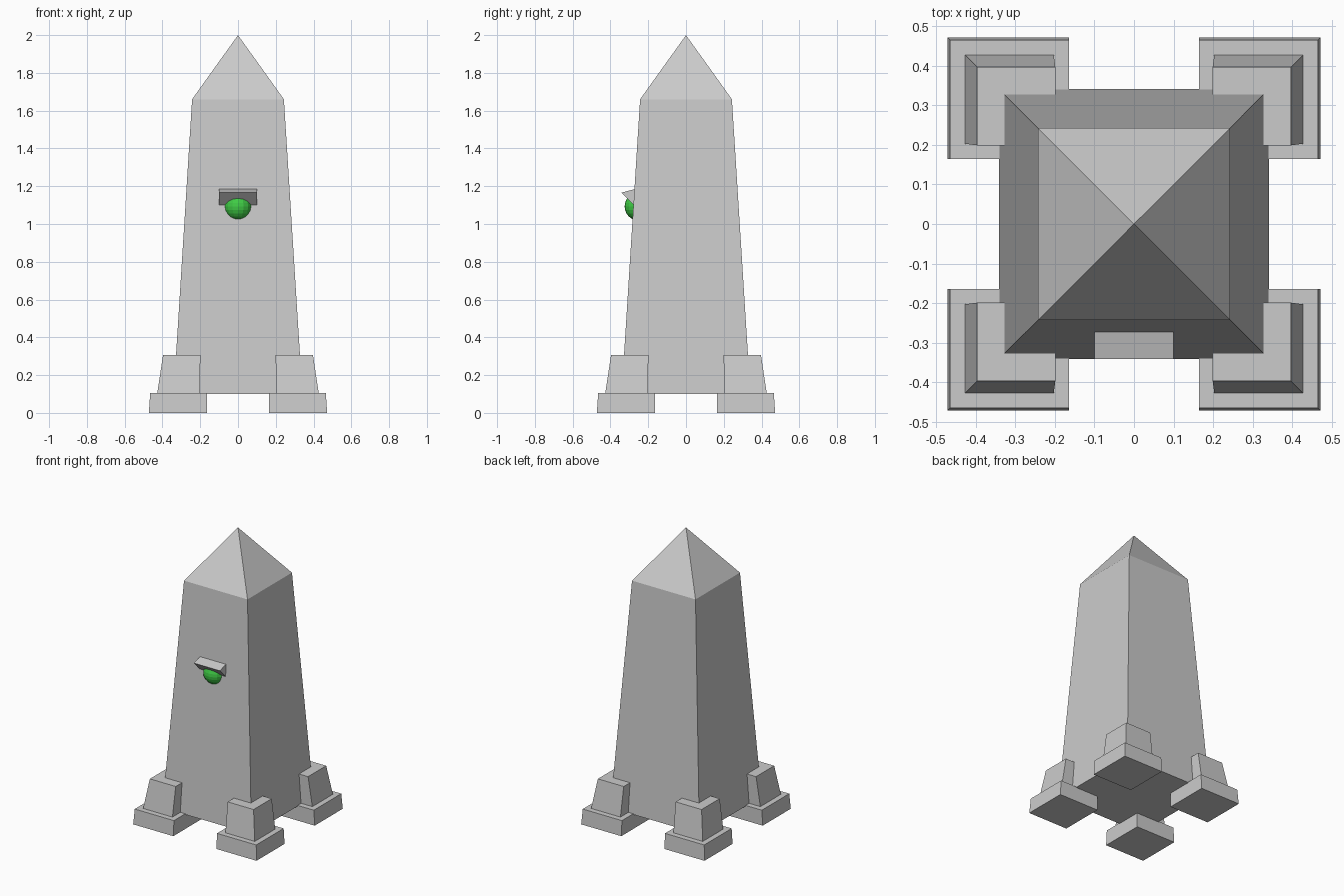
import bpy, bmesh

if "Cube" in bpy.data.objects:
    bpy.data.objects.remove(bpy.data.objects["Cube"])


def new_object(name, bm):
    bmesh.ops.recalc_face_normals(bm, faces=bm.faces)
    mesh = bpy.data.meshes.new(name)
    bm.to_mesh(mesh)
    bm.free()
    obj = bpy.data.objects.new(name, mesh)
    bpy.context.collection.objects.link(obj)
    return obj


def square_ring(bm, lo, hi, z, sx=1, sy=1):
    corners = ((lo, lo), (hi, lo), (hi, hi), (lo, hi))
    return [bm.verts.new((sx * x, sy * y, z)) for x, y in corners]


def bridge(bm, a, b):
    n = len(a)
    for i in range(n):
        j = (i + 1) % n
        bm.faces.new((a[i], a[j], b[j], b[i]))


def tapered_block(name, bottom, top, sx, sy):
    """bottom and top are (inner, outer, z) of a corner block."""
    bm = bmesh.new()
    a = square_ring(bm, *bottom, sx, sy)
    b = square_ring(bm, *top, sx, sy)
    bm.faces.new(a)
    bm.faces.new(b)
    bridge(bm, a, b)
    return new_object(name, bm)


# Tapered shaft with pyramid tip
bm = bmesh.new()
base = square_ring(bm, -0.341, 0.341, 0.1)
shoulder = square_ring(bm, -0.243, 0.243, 1.66)
tip = bm.verts.new((0, 0, 2.0))
bm.faces.new(base)
bridge(bm, base, shoulder)
for i in range(4):
    bm.faces.new((shoulder[i], shoulder[(i + 1) % 4], tip))
new_object("obelisk_shaft", bm)

# Four corner feet: a low plinth and a buttress on each
for ydir, sy in (("front", -1), ("back", 1)):
    for xdir, sx in (("left", -1), ("right", 1)):
        tapered_block(f"{ydir}_{xdir}_plinth",
                      (0.165, 0.472, 0.0), (0.165, 0.465, 0.105), sx, sy)
        tapered_block(f"{ydir}_{xdir}_buttress",
                      (0.203, 0.428, 0.1), (0.199, 0.397, 0.306), sx, sy)

# Wedge-shaped lid over the eye
bm = bmesh.new()
profile = ((-0.342, 1.166), (-0.262, 1.187), (-0.262, 1.085))
left = [bm.verts.new((-0.1, y, z)) for y, z in profile]
right = [bm.verts.new((0.1, y, z)) for y, z in profile]
bm.faces.new(left)
bm.faces.new(right)
bridge(bm, left, right)
new_object("eye_lid", bm)

# Green eye set into the front face
bpy.ops.mesh.primitive_uv_sphere_add(segments=16, ring_count=12, radius=0.075,
                                     location=(0, -0.25, 1.093))
eye = bpy.context.object
eye.name = "eye"
green = bpy.data.materials.new("green")
green.diffuse_color = (0.05, 0.6, 0.06, 1)
green.use_nodes = True
green.node_tree.nodes["Principled BSDF"].inputs["Base Color"].default_value = green.diffuse_color
eye.data.materials.append(green)
